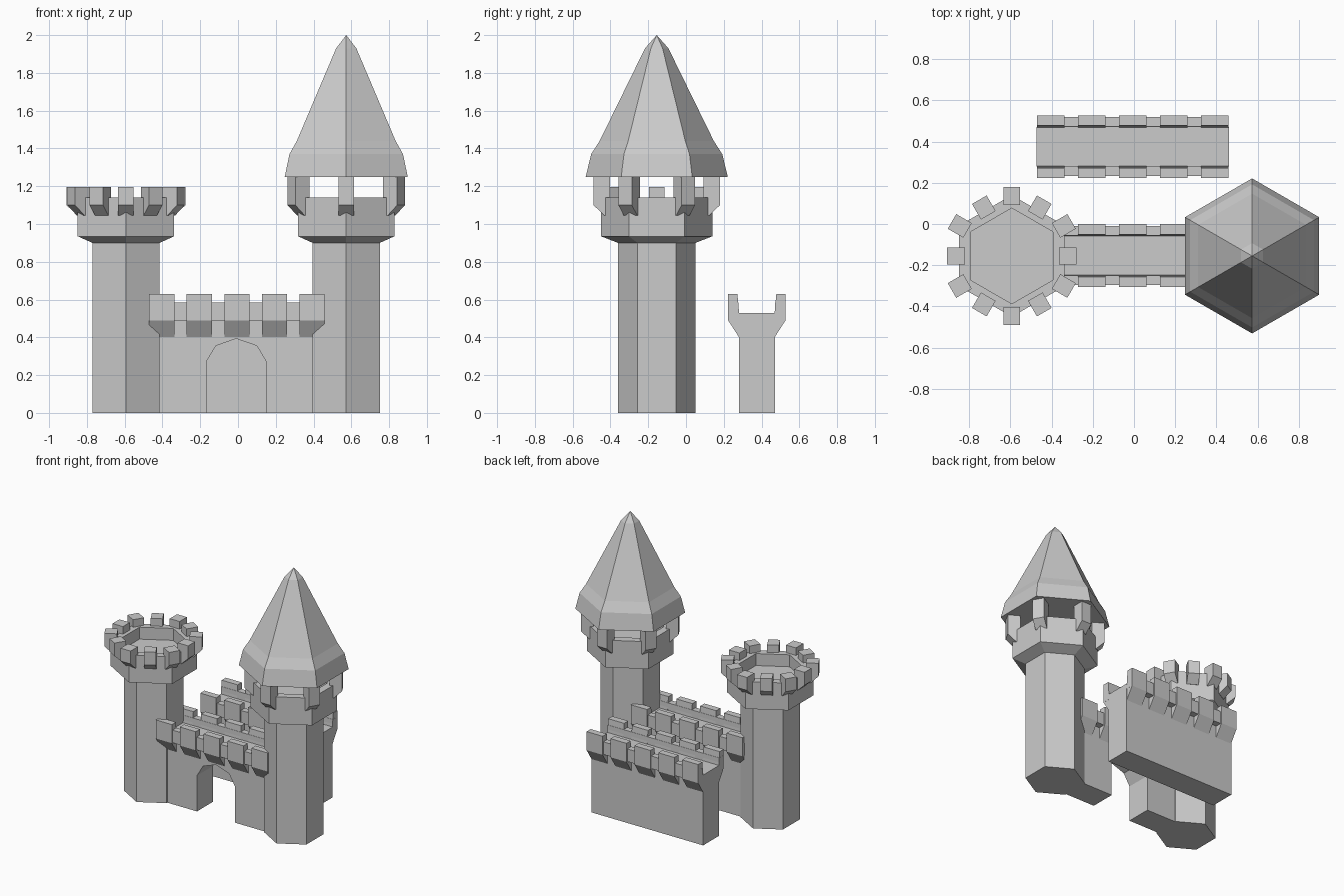
import bpy, bmesh
from math import pi, cos, sin, radians
from mathutils import Matrix, Vector

if "Cube" in bpy.data.objects:
    bpy.data.objects.remove(bpy.data.objects["Cube"])


def finish(name, bm):
    bmesh.ops.recalc_face_normals(bm, faces=bm.faces)
    mesh = bpy.data.meshes.new(name)
    bm.to_mesh(mesh)
    bm.free()
    obj = bpy.data.objects.new(name, mesh)
    bpy.context.collection.objects.link(obj)
    return obj


def prism(bm, profile, width, mat):
    """Extrude an (out, up) profile sideways, centred, then place it."""
    a, b = [[bm.verts.new(mat @ Vector((r, s * width / 2, z))) for r, z in profile]
            for s in (-1, 1)]
    bm.faces.new(a)
    bm.faces.new(b[::-1])
    n = len(a)
    for i in range(n):
        j = (i + 1) % n
        bm.faces.new((a[i], b[i], b[j], a[j]))


def hex_loft(name, rings, cx, cy):
    """Six-sided lathe through (corner radius, height) rings."""
    bm = bmesh.new()
    loops = [[bm.verts.new((cx + r * cos(pi / 2 + k * pi / 3),
                            cy + r * sin(pi / 2 + k * pi / 3), z)) for k in range(6)]
             for r, z in rings]
    for lo, hi in zip(loops, loops[1:]):
        for i in range(6):
            j = (i + 1) % 6
            bm.faces.new((lo[i], lo[j], hi[j], hi[i]))
    bm.faces.new(loops[0])
    bm.faces.new(loops[-1])
    bmesh.ops.remove_doubles(bm, verts=bm.verts, dist=0.0005)
    return finish(name, bm)


def tower_merlons(name, cx, cy, top, count):
    bm = bmesh.new()
    for k in range(count):
        ang = 90 + k * 360 / count
        # corner merlons sit a little further out than mid-face ones
        off = 0.02 if round(ang - 90) % 60 == 0 else 0.0
        prof = [(0.228, 1.045), (0.257, 1.045), (0.315, 1.10), (0.315, top), (0.228, top)]
        mat = Matrix.Translation((cx, cy, 0)) @ Matrix.Rotation(radians(ang), 4, 'Z')
        prism(bm, [(r + off, z) for r, z in prof], 0.082, mat)
    finish(name, bm)


# Towers: shaft, flared head and sunken floor
CY = -0.155
TOWER = [(0.205, 0), (0.205, 0.90), (0.295, 0.935), (0.295, 1.14), (0.232, 1.14), (0.232, 1.05)]
LEFT, RIGHT = -0.593, 0.573
hex_loft("left_tower", TOWER, LEFT, CY)
hex_loft("right_tower", TOWER, RIGHT, CY)
tower_merlons("left_tower_merlons", LEFT, CY, 1.197, 12)
tower_merlons("right_tower_roof_posts", RIGHT, CY, 1.25, 6)

# Pointed roof on the right tower
hex_loft("tower_roof", [(0.376, 1.25), (0.347, 1.37), (0.302, 1.44), (0.062, 1.93), (0.0, 2.0)],
         RIGHT, CY)

# Walls: body, low parapets and bracketed merlons on both sides
ARCH = [(-0.168, 0), (-0.168, 0.27), (-0.117, 0.355), (-0.01, 0.393),
        (0.1, 0.355), (0.15, 0.27), (0.15, 0)]
BRACKET = [(0.094, 0.40), (0.152, 0.49), (0.152, 0.63), (0.103, 0.63), (0.094, 0.53)]
PARAPET = [(0.094, 0.49), (0.143, 0.49), (0.143, 0.585), (0.097, 0.585)]
WX = -0.006


def wall(name, cy, opening):
    bm = bmesh.new()
    outline = [(-0.472, 0)] + opening + [(0.46, 0), (0.46, 0.53), (-0.472, 0.53)]
    prism(bm, outline, 0.19, Matrix.Translation((0, cy, 0)))
    finish(name, bm)
    bm = bmesh.new()
    for side in (-90, 90):
        rot = Matrix.Rotation(radians(side), 4, 'Z')
        prism(bm, PARAPET, 0.93, Matrix.Translation((WX, cy, 0)) @ rot)
        for i in range(-2, 3):
            prism(bm, BRACKET, 0.133, Matrix.Translation((WX + i * 0.199, cy, 0)) @ rot)
    finish(name + "_battlements", bm)


wall("gate_wall", -0.153, ARCH)
wall("back_wall", 0.375, [])
